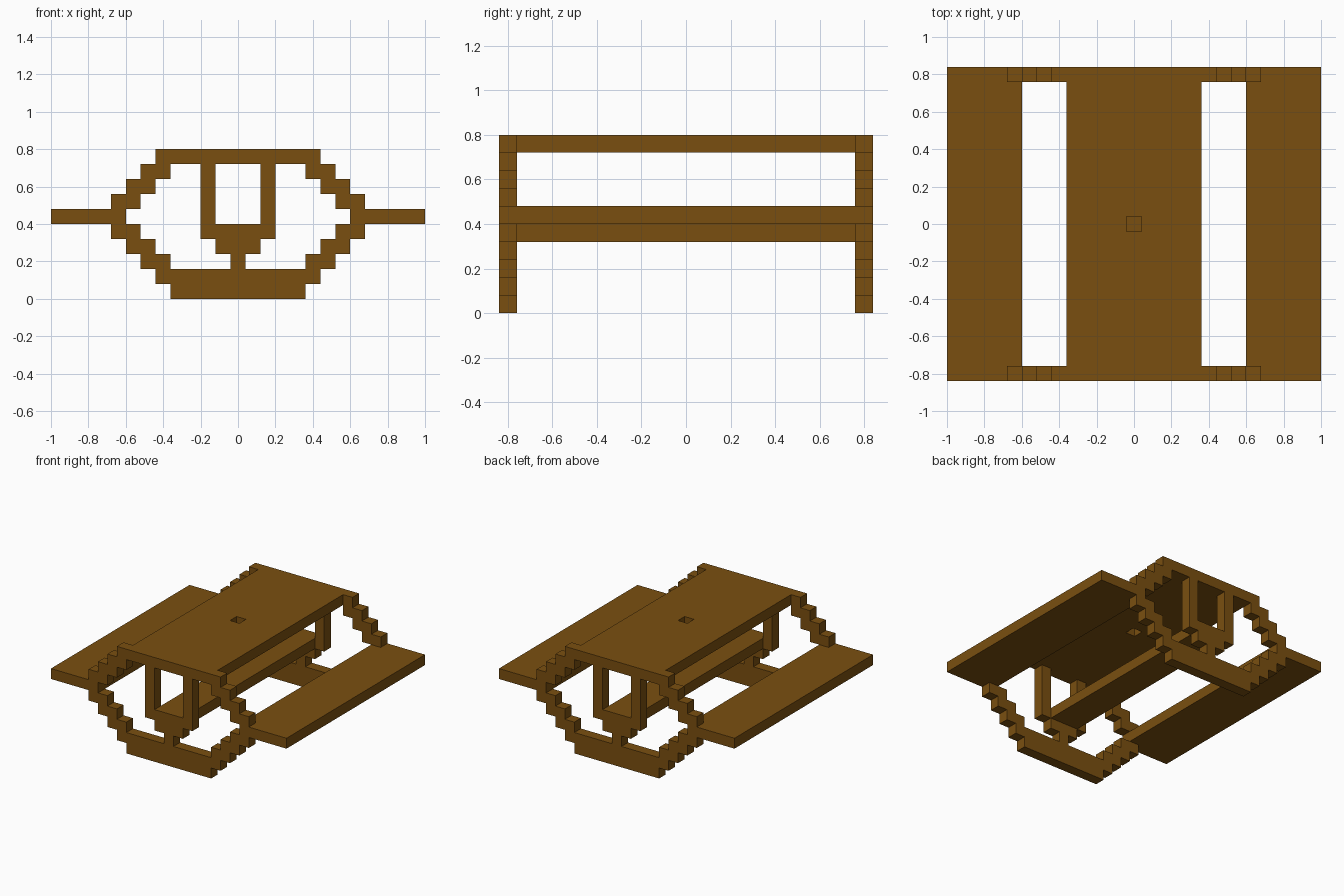
import bpy
import bmesh
from mathutils import Vector

U = 0.08  # one block

if "Cube" in bpy.data.objects:
    bpy.data.objects.remove(bpy.data.objects["Cube"], do_unlink=True)

wood = bpy.data.materials.new("brown wood")
wood.use_nodes = True
colour = (0.195, 0.078, 0.005, 1.0)
wood.diffuse_color = colour
bsdf = next(n for n in wood.node_tree.nodes if n.type == "BSDF_PRINCIPLED")
bsdf.inputs["Base Color"].default_value = colour
bsdf.inputs["Roughness"].default_value = 0.9


def cut_board(name, cells, origin, u, v, depth):
    """Solid board from square cells (i, j), centred on origin + i*u + j*v, extruded by depth."""
    origin, u, v, depth = map(Vector, (origin, u, v, depth))
    bm = bmesh.new()
    for i, j in sorted(cells):
        c = origin + u * i + v * j
        corners = [(-0.5, -0.5), (0.5, -0.5), (0.5, 0.5), (-0.5, 0.5)]
        bm.faces.new([bm.verts.new(c + u * a + v * b) for a, b in corners])
    bmesh.ops.remove_doubles(bm, verts=bm.verts[:], dist=0.001)
    out = bmesh.ops.extrude_face_region(bm, geom=bm.faces[:])
    new = [g for g in out["geom"] if isinstance(g, bmesh.types.BMVert)]
    bmesh.ops.translate(bm, verts=new, vec=depth)
    bmesh.ops.recalc_face_normals(bm, faces=bm.faces[:])
    bmesh.ops.dissolve_limit(bm, angle_limit=0.01, verts=bm.verts[:], edges=bm.edges[:])
    mesh = bpy.data.meshes.new(name)
    bm.to_mesh(mesh)
    bm.free()
    mesh.materials.append(wood)
    obj = bpy.data.objects.new(name, mesh)
    bpy.context.collection.objects.link(obj)
    return obj


def box(name, x, y, z):
    """Box between the given (low, high) pairs."""
    size = (x[1] - x[0], y[1] - y[0], z[1] - z[0])
    centre = (sum(x) / 2, sum(y) / 2, sum(z) / 2)
    bpy.ops.mesh.primitive_cube_add(size=1, location=centre)
    obj = bpy.context.object
    obj.name = name
    for vert in obj.data.vertices:
        vert.co = [c * s for c, s in zip(vert.co, size)]
    obj.data.materials.append(wood)


# Right-hand half of the stepped end frame: row -> spans of block columns
spans = {
    0: [(0, 4)], 1: [(0, 5)],                     # base
    2: [(0, 0), (5, 6)], 3: [(0, 1), (6, 7)],     # pedestal and lower steps
    4: [(0, 2), (7, 8)],
    5: [(2, 2)],                                  # posts and upper steps
    6: [(2, 2), (7, 8)], 7: [(2, 2), (6, 7)], 8: [(2, 2), (5, 6)],
    9: [(0, 5)],                                  # top beam
}
frame_cells = {(side * i, row) for row, parts in spans.items() for a, b in parts
               for i in range(a, b + 1) for side in (-1, 1)}
for name, y in (("front_frame", -0.84), ("back_frame", 0.76)):
    cut_board(name, frame_cells, (0, y, U / 2), (U, 0, 0), (0, 0, U), (0, U, 0))

# Roof with a square hole in the middle
roof_cells = {(i, j) for i in range(-4, 5) for j in range(-9, 10)} - {(0, 0)}
cut_board("roof", roof_cells, (0, 0, 0.72), (U, 0, 0), (0, U, 0), (0, 0, U))

# Central floor plank between the posts
box("floor_plank", (-0.12, 0.12), (-0.76, 0.76), (0.32, 0.40))

# Side wings
box("left_wing", (0.60, 1.0), (-0.84, 0.84), (0.40, 0.48))
box("right_wing", (-1.0, -0.60), (-0.84, 0.84), (0.40, 0.48))
